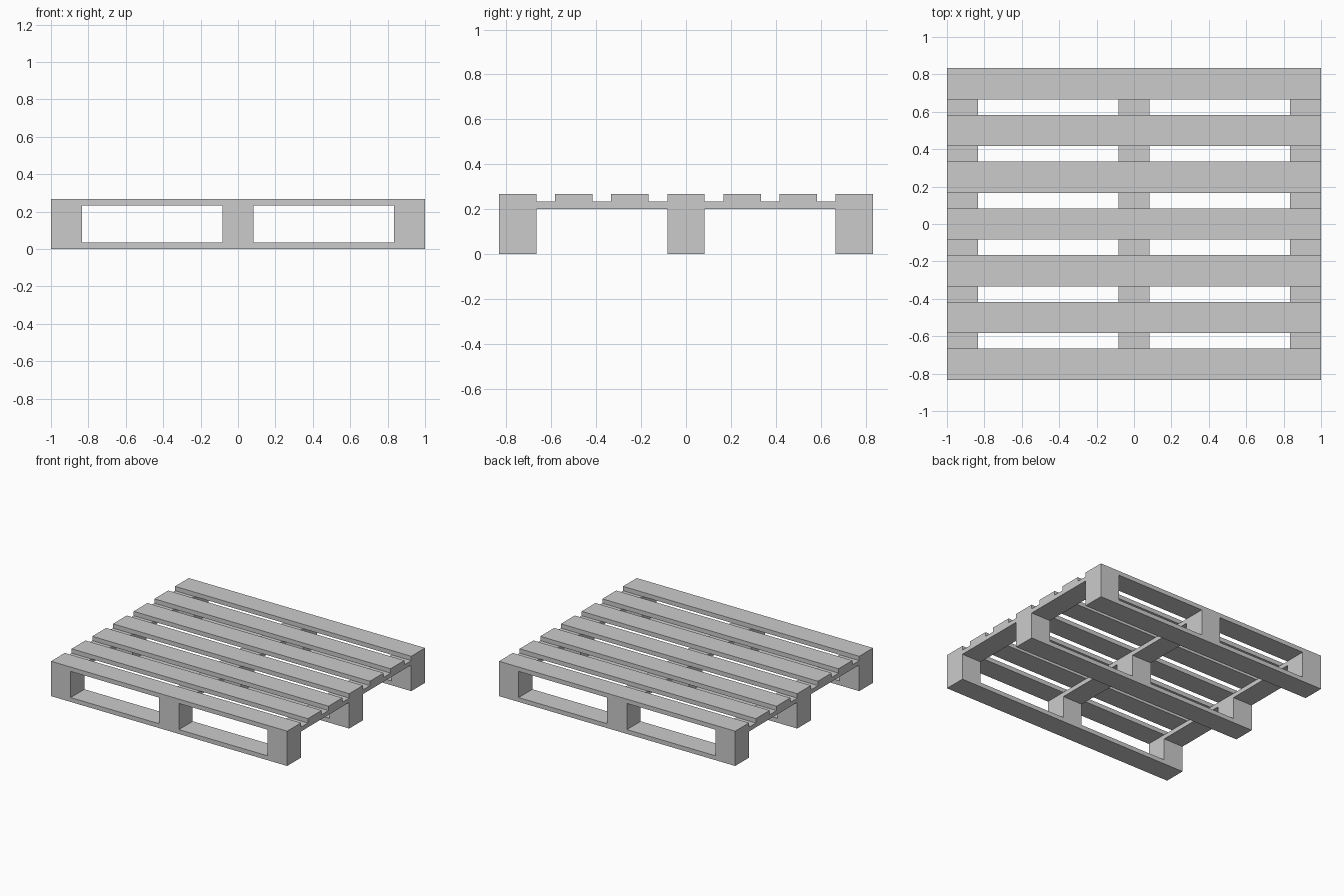
import bpy

if "Cube" in bpy.data.objects:
    bpy.data.objects.remove(bpy.data.objects["Cube"])

T = 0.1 / 3          # board thickness
W = 0.5 / 3          # board and block width
L = 2.0              # deck length (x)
D = 1.5 + W          # pallet depth (y)
BLOCK_H = W          # block height
ROWS = (-0.75, 0.0, 0.75)
COLS = (-(L - W) / 2, 0.0, (L - W) / 2)


def box(name, x, y, z, sx, sy, sz):
    """Axis-aligned box whose base sits at height z."""
    bpy.ops.mesh.primitive_cube_add(size=1, location=(x, y, z + sz / 2))
    ob = bpy.context.object
    ob.name = name
    ob.scale = (sx, sy, sz)
    bpy.ops.object.transform_apply(location=False, rotation=False, scale=True)
    return ob


# Bottom skids with three spacer blocks on each
for y in ROWS:
    box("bottom_skid", 0, y, 0, L, W, T)
    for x in COLS:
        box("spacer_block", x, y, T, W, W, BLOCK_H)

# Cross stringers running front to back over the blocks
for x in COLS:
    box("cross_stringer", x, 0, T + BLOCK_H, W, D, T)

# Seven deck boards
for i in range(7):
    box("deck_board", 0, -0.75 + 0.25 * i, 2 * T + BLOCK_H, L, W, T)
